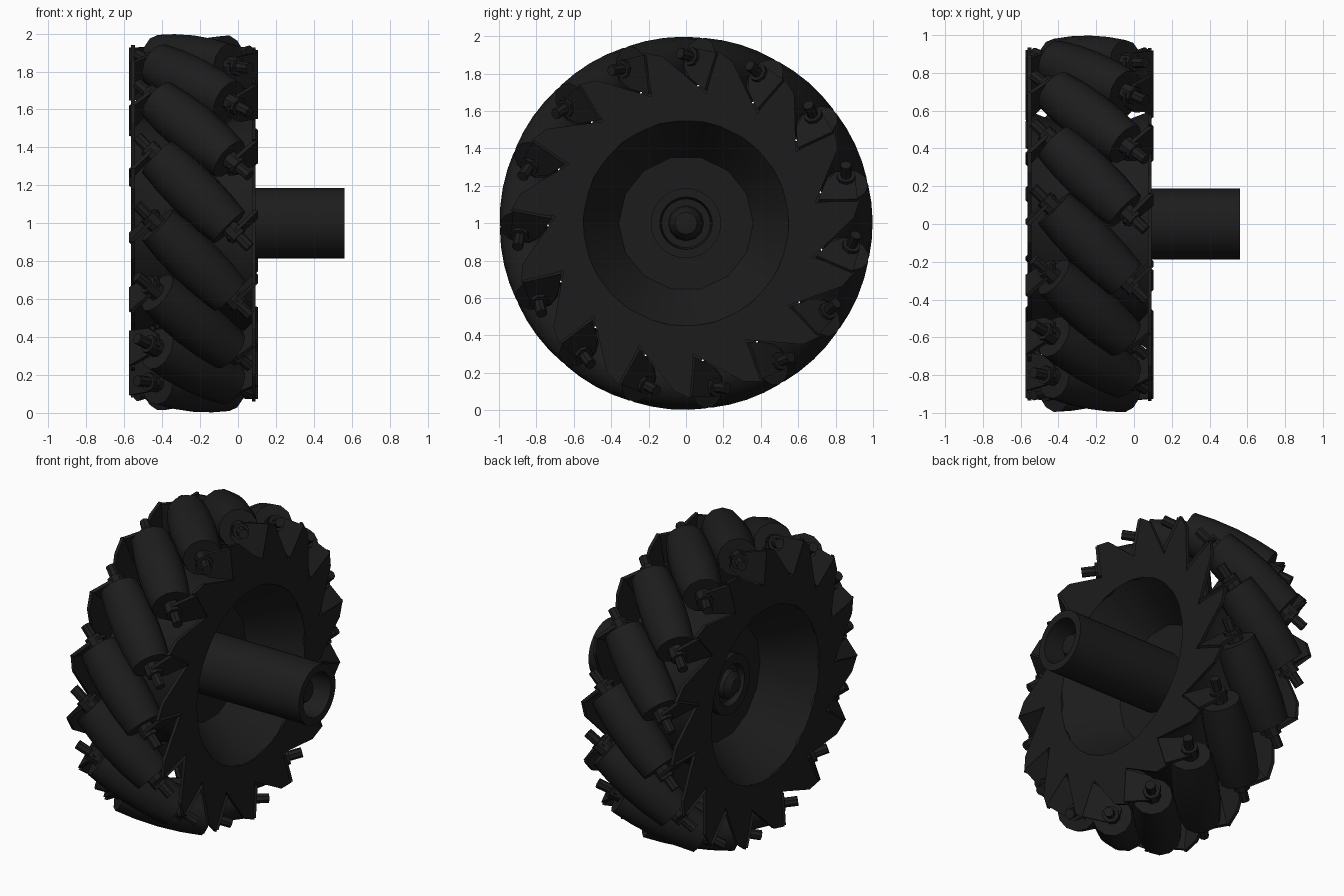
import bpy, bmesh, math
from mathutils import Matrix, Vector

if "Cube" in bpy.data.objects:
    bpy.data.objects.remove(bpy.data.objects["Cube"])

COUNT = 15                    # rollers around the wheel
MID = Vector((-0.235, 0, 1))  # wheel centre
HALF = 0.328                  # half distance between side plates
AXLE_R = 0.86                 # roller axis distance from the wheel axis

black = bpy.data.materials.new("black_rubber")
black.diffuse_color = (0.012, 0.012, 0.012, 1)
black.use_nodes = True
black.node_tree.nodes["Principled BSDF"].inputs["Base Color"].default_value = black.diffuse_color


def finish(name, bm, matrix=None, smooth=True):
    bmesh.ops.remove_doubles(bm, verts=bm.verts, dist=1e-5)
    bmesh.ops.recalc_face_normals(bm, faces=bm.faces)
    mesh = bpy.data.meshes.new(name)
    bm.to_mesh(mesh)
    bm.free()
    mesh.materials.append(black)
    ob = bpy.data.objects.new(name, mesh)
    bpy.context.collection.objects.link(ob)
    ob.matrix_world = matrix if matrix else Matrix.Translation(MID)
    if smooth:
        bpy.ops.object.select_all(action='DESELECT')
        bpy.context.view_layer.objects.active = ob
        ob.select_set(True)
        bpy.ops.object.shade_smooth_by_angle(angle=math.radians(35))
    return ob


def lathe(name, profile, sides, matrix=None, closed=False):
    """Revolve (x, radius) points around the local x axis."""
    bm = bmesh.new()
    verts = [bm.verts.new((x, r, 0)) for x, r in profile]
    edges = [bm.edges.new(p) for p in zip(verts, verts[1:])]
    if closed:
        edges.append(bm.edges.new((verts[-1], verts[0])))
    bmesh.ops.spin(bm, geom=verts + edges, cent=(0, 0, 0), axis=(1, 0, 0),
                   angle=math.tau, steps=sides, use_duplicate=False)
    return finish(name, bm, matrix, True)


def extrude_polygons(name, polygons, offset, matrix=None):
    """Give each flat polygon a thickness along offset."""
    bm = bmesh.new()
    for points in polygons:
        face = bm.faces.new([bm.verts.new(p) for p in points])
        out = bmesh.ops.extrude_face_region(bm, geom=[face], use_keep_orig=True)
        moved = [g for g in out["geom"] if isinstance(g, bmesh.types.BMVert)]
        bmesh.ops.translate(bm, verts=moved, vec=offset)
    return finish(name, bm, matrix, False)


def polar(x, r, deg):
    a = math.radians(deg)
    return (x, r * math.cos(a), r * math.sin(a))


# Dished rim: one cone from each side meeting at a thin central web
lathe("dished_rim", [
    (HALF, 0.56), (0.04, 0.36), (0.04, 0.10), (-0.04, 0.10), (-0.04, 0.36),
    (-HALF, 0.56), (-HALF, 0.60), (-0.12, 0.52), (0.12, 0.52), (HALF, 0.60)],
    14, closed=True)

# Hollow drive shaft and the short hub on the far side
lathe("drive_shaft", [(0.03, 0.187), (0.797, 0.187), (0.797, 0.14),
                      (0.64, 0.13), (0.64, 0)], 32)
lathe("rear_hub", [(-0.03, 0.187), (-0.09, 0.187), (-0.09, 0.13),
                   (-0.05, 0.12), (-0.05, 0)], 24)
lathe("shaft_bolt", [(0.64, 0.095), (0.69, 0.09), (0.73, 0.06), (0.74, 0)], 12)
lathe("hub_bolt", [(-0.05, 0.09), (-0.09, 0.085), (-0.12, 0.05), (-0.125, 0)], 12)

# Saw-toothed side plates; the left one has the teeth swept the other way
pitch = 360 / COUNT
START = 73
for side, name in ((1, "right_side_plate"), (-1, "left_side_plate")):
    polygons = []
    for i in range(COUNT):
        c = START + i * pitch
        tooth = [(0.55, -16), (0.70, -16), (0.90, 1), (0.94, 7),
                 (0.70, 8), (0.55, 8), (0.55, -4)]
        polygons.append([polar(side * HALF, r, c + side * a) for r, a in tooth])
    extrude_polygons(name, polygons, (-side * 0.02, 0, 0))

# Barrel profile that keeps the rollers on one common circle
END = 0.268
barrel = [(t, 0.998 - math.sqrt(AXLE_R ** 2 + t * t / 2))
          for t in (-END, -0.14, 0, 0.14, END)]
barrel = [(-END, 0)] + barrel + [(END, 0)]

for i in range(COUNT):
    th = math.radians(START + i * pitch)
    radial = Vector((0, math.cos(th), math.sin(th)))
    tangent = Vector((0, -math.sin(th), math.cos(th)))
    axis = (Vector((1, 0, 0)) + tangent).normalized()
    across = (Vector((1, 0, 0)) - tangent).normalized()
    # local x runs along the roller, local y across it, local z outwards
    m = Matrix((axis, across, radial)).transposed().to_4x4()
    m.translation = MID + radial * AXLE_R

    lathe(f"roller_{i + 1}", barrel, 12, m)

    # Stepped pin carrying the roller
    lathe(f"roller_pin_{i + 1}", [
        (-0.42, 0), (-0.42, 0.03), (-0.34, 0.03), (-0.34, 0.05), (-0.26, 0.05),
        (0.26, 0.05), (0.34, 0.05), (0.34, 0.03), (0.42, 0.03), (0.42, 0)], 8, m)

    # Bent tabs joining the pin ends to the side plates
    for s, label in ((1, "right"), (-1, "left")):
        tab = [(s * 0.30, s * 0.16, -0.15), (s * 0.30, s * 0.16, 0.06),
               (s * 0.30, s * 0.02, 0.05), (s * 0.30, s * -0.05, 0.02),
               (s * 0.30, s * -0.05, -0.05), (s * 0.30, s * 0.02, -0.11)]
        extrude_polygons(f"{label}_pin_tab_{i + 1}", [tab], (s * 0.02, 0, 0), m)
